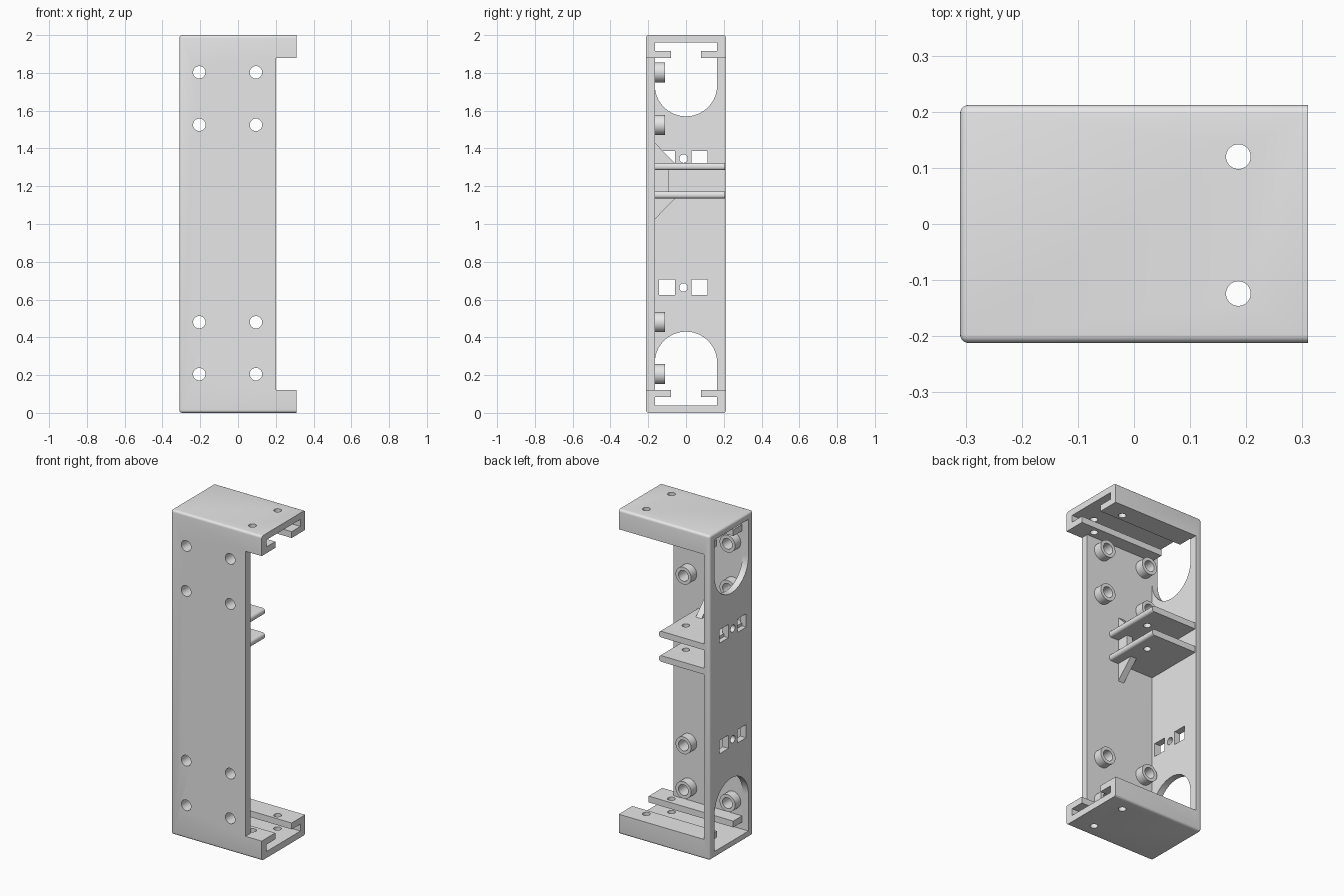
import bpy, bmesh, math
from mathutils import Matrix, Vector

cube = bpy.data.objects.get("Cube")
if cube:
    bpy.data.objects.remove(cube, do_unlink=True)

grey = bpy.data.materials.new("plain grey")
grey.use_nodes = True
grey.diffuse_color = (0.8, 0.8, 0.8, 1)
grey.node_tree.nodes["Principled BSDF"].inputs["Base Color"].default_value = (0.8, 0.8, 0.8, 1)


def add(name, bm):
    bmesh.ops.recalc_face_normals(bm, faces=bm.faces)
    mesh = bpy.data.meshes.new(name)
    bm.to_mesh(mesh)
    bm.free()
    mesh.materials.append(grey)
    ob = bpy.data.objects.new(name, mesh)
    bpy.context.collection.objects.link(ob)
    return ob


def box(name, lo, hi, radius=0, keep=None):
    """Box between two corners; edges chosen by keep() are rounded."""
    lo, hi = Vector(lo), Vector(hi)
    bm = bmesh.new()
    bmesh.ops.create_cube(bm, size=1)
    for v in bm.verts:
        v.co = (lo + hi) / 2 + v.co * (hi - lo)
    if radius:
        edges = [e for e in bm.edges if keep(e)]
        bmesh.ops.bevel(bm, geom=edges, offset=radius, segments=5,
                        profile=0.5, affect='EDGES')
    return add(name, bm)


def prism(name, profile, x0, x1):
    """Extrude a (y, z) profile along x."""
    bm = bmesh.new()
    face = bm.faces.new([bm.verts.new((x0, y, z)) for y, z in profile])
    new = bmesh.ops.extrude_face_region(bm, geom=[face])["geom"]
    bmesh.ops.translate(bm, vec=(x1 - x0, 0, 0),
                        verts=[g for g in new if isinstance(g, bmesh.types.BMVert)])
    return add(name, bm)


def rod(axis, centre, radius, depth):
    bm = bmesh.new()
    turn = {'X': Matrix.Rotation(math.pi / 2, 4, 'Y'),
            'Y': Matrix.Rotation(math.pi / 2, 4, 'X'), 'Z': Matrix()}[axis]
    bmesh.ops.create_cone(bm, cap_ends=True, segments=32, radius1=radius,
                          radius2=radius, depth=depth,
                          matrix=Matrix.Translation(centre) @ turn)
    return add("cutter", bm)


def cut(ob, cutter):
    mod = ob.modifiers.new("cut", 'BOOLEAN')
    mod.operation, mod.solver, mod.object = 'DIFFERENCE', 'EXACT', cutter
    bpy.context.view_layer.objects.active = ob
    bpy.ops.object.modifier_apply(modifier=mod.name)
    bpy.data.objects.remove(cutter, do_unlink=True)


def smooth(ob):
    bpy.ops.object.select_all(action='DESELECT')
    ob.select_set(True)
    bpy.context.view_layer.objects.active = ob
    bpy.ops.object.shade_smooth_by_angle(angle=math.radians(30))


X, Y, H = 0.31, 0.212, 2.0          # outer half sizes and height
WALL_X, WALL_Y = -0.27, -0.165      # inner faces of the end and front walls
CAP, LIP, SLOT = 0.122, 0.08, 0.168
FAR = 1.0

# Housing shell, rounded everywhere but around the open end
body = box("housing", (-X, -Y, 0), (X, Y, H), 0.015,
           lambda e: not all(v.co.x > 0 for v in e.verts))
cut(body, box("cutter", (WALL_X, WALL_Y, CAP), (FAR, FAR, H - CAP)))
cut(body, box("cutter", (0.2, -FAR, CAP), (FAR, FAR, H - CAP)))

for top in (False, True):
    def flip(z):
        return H - z if top else z

    def band(x0, x1, half, za, zb):
        a, b = sorted((flip(za), flip(zb)))
        return box("cutter", (x0, -half, a), (x1, half, b))

    # Slotted rail in each cap
    cut(body, band(WALL_X, FAR, 0.165, 0.04, 0.083))
    cut(body, band(WALL_X, FAR, LIP, 0.07, 0.2))
    # Arched opening in the end wall
    arch = [(-0.165, 0.04), (0.165, 0.04)]
    arch += [(0.165 * math.cos(t), 0.265 + 0.165 * math.sin(t))
             for t in (math.pi * i / 32 for i in range(33))]
    cut(body, prism("cutter", [(y, flip(z)) for y, z in arch], -FAR, WALL_X + 0.004))

# Fixing holes through both caps
for y in (-0.124, 0.12):
    cut(body, rod('Z', (0.186, y, 1), 0.022, 3))

# Paired windows with a small hole between them
for z in (0.664, 1.346):
    for y in (-0.1, 0.072):
        cut(body, box("cutter", (-FAR, y - 0.043, z - 0.041), (-0.2, y + 0.043, z + 0.041)))
    cut(body, rod('X', (-X, -0.013, z), 0.022, 0.3))

# Mounting holes with raised bosses on the inside of the front wall
for x in (-0.205, 0.095):
    for z in (0.205, 0.48, 1.525, 1.803):
        cut(body, rod('Y', (x, -0.2, z), 0.033, 0.2))
        bm = bmesh.new()
        ring = [bm.verts.new((x + r, y, z)) for r, y in
                ((0.033, WALL_Y), (0.053, WALL_Y), (0.053, -0.11), (0.033, -0.11))]
        loop = [bm.edges.new((ring[i], ring[(i + 1) % 4])) for i in range(4)]
        bmesh.ops.spin(bm, geom=ring + loop, cent=(x, 0, z), axis=(0, 1, 0),
                       angle=2 * math.pi, steps=32)
        bmesh.ops.remove_doubles(bm, verts=bm.verts, dist=0.0005)
        smooth(add("boss", bm))
smooth(body)

# Two shelves with rounded free edges
for name, z in (("lower_shelf", 1.135), ("upper_shelf", 1.285)):
    shelf = box(name, (WALL_X - 0.01, WALL_Y - 0.01, z), (0.04, 0.206, z + 0.038), 0.016,
                lambda e: all(v.co.x > 0 for v in e.verts)
                and abs(e.verts[0].co.y - e.verts[1].co.y) > 0.1)
    cut(shelf, rod('Z', (-0.043, 0.063, z), 0.021, 0.3))
    smooth(shelf)

# Rib bracing the shelves against the front wall
prism("shelf_rib", [(-0.17, 1.02), (-0.056, 1.136), (-0.09, 1.15), (-0.09, 1.3),
                    (-0.056, 1.32), (-0.17, 1.435)], -0.065, -0.025)
